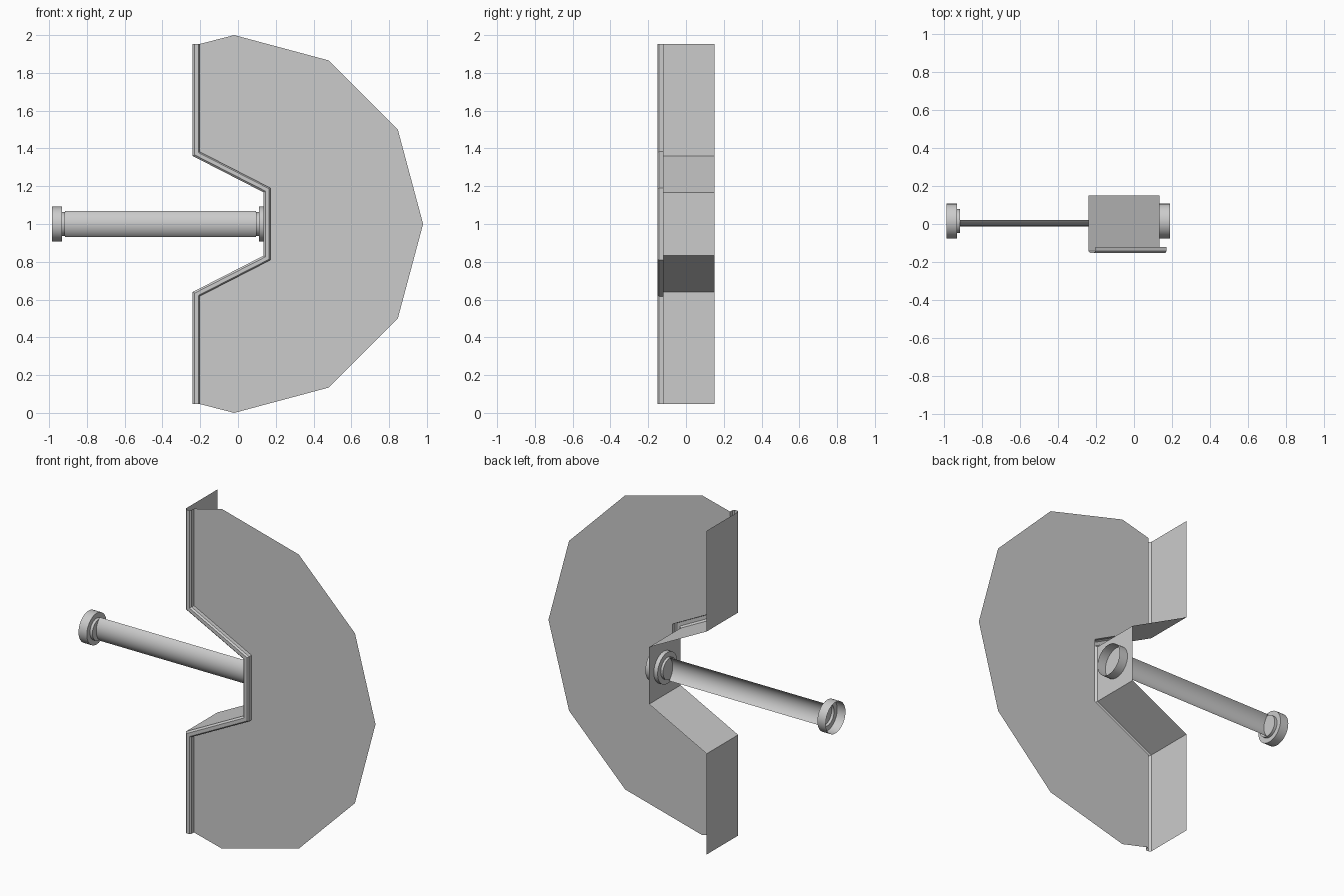
import bpy, bmesh, math
from mathutils import Vector

if "Cube" in bpy.data.objects:
    bpy.data.objects.remove(bpy.data.objects["Cube"])


def make_object(name, verts, faces, smooth=False):
    bm = bmesh.new()
    bv = [bm.verts.new(v) for v in verts]
    for f in faces:
        bm.faces.new([bv[i] for i in f])
    bmesh.ops.remove_doubles(bm, verts=bm.verts, dist=1e-5)
    bmesh.ops.recalc_face_normals(bm, faces=bm.faces)
    me = bpy.data.meshes.new(name)
    bm.to_mesh(me)
    bm.free()
    ob = bpy.data.objects.new(name, me)
    bpy.context.collection.objects.link(ob)
    if smooth:
        bpy.ops.object.select_all(action='DESELECT')
        ob.select_set(True)
        bpy.context.view_layer.objects.active = ob
        bpy.ops.object.shade_smooth_by_angle(angle=math.radians(35))
    return ob


def grid_faces(rows, cols):
    return [(r * cols + c, r * cols + c + 1, (r + 1) * cols + c + 1, (r + 1) * cols + c)
            for r in range(rows - 1) for c in range(cols - 1)]


def offset_path(path, d):
    """Mitred offset of an (x, z) path toward the plate side."""
    pts = [Vector(p) for p in path]
    dirs = [(b - a).normalized() for a, b in zip(pts, pts[1:])]
    norms = [Vector((-t.y, t.x)) for t in dirs]
    out = []
    for i, p in enumerate(pts):
        a, b = norms[max(i - 1, 0)], norms[min(i, len(norms) - 1)]
        out.append(p + (a + b) * d / (1 + a.dot(b)))
    return out


def sweep(name, path, section):
    """Sweep an (offset, y) section along the path."""
    verts = [(p.x, y, p.y) for d, y in section for p in offset_path(path, d)]
    return make_object(name, verts, grid_faces(len(section), len(path)))


# Notched left edge, mirrored about z = 1
half = [(-0.24, 0.953), (-0.24, 0.36), (0.135, 0.168)]
edge = [(x, 1 + z) for x, z in half] + [(x, 1 - z) for x, z in reversed(half)]

# Deep side wall and bevelled rim
sweep("side_wall", edge, [(0, 0.15), (0, -0.12)])
sweep("edge_rim", edge, [(0, -0.12), (0, -0.142), (0.01, -0.152), (0.03, -0.152),
                         (0.037, -0.142), (0.037, -0.12)])

# Flat twelve-sided face plate
outline = [(p.x, -0.12, p.y) for p in offset_path(edge, 0.037)]
outline += [(-0.02 + math.cos(math.radians(a)), -0.12, 1 + math.sin(math.radians(a)))
            for a in range(-90, 91, 30)]
make_object("face_plate", outline, [range(len(outline))])

# Open cups at both ends of the bar
AXIS_Y, SEG = 0.015, 32


def end_cup(name, outer, base, inner):
    prof = [(outer, 0.092), (base, 0.092), (base, 0.063), (inner, 0.063)]
    verts = [(x, AXIS_Y + r * math.cos(2 * math.pi * i / SEG), 1 + r * math.sin(2 * math.pi * i / SEG))
             for x, r in prof for i in range(SEG + 1)]
    disc = range(3 * (SEG + 1), 3 * (SEG + 1) + SEG)
    make_object(name, verts, grid_faces(4, SEG + 1) + [disc], smooth=True)


end_cup("outer_cup", -0.985, -0.931, -0.915)
end_cup("inner_cup", 0.19, 0.11, 0.095)

# Shallow curved bar, bulging to the front
R, N = 0.087, 16
limit = math.asin(0.069 / R)
arc = [limit * (2 * i / N - 1) for i in range(N + 1)]
verts = [(x, 0.075 - R * math.cos(a), 1 + R * math.sin(a)) for x in (-0.915, 0.095) for a in arc]
make_object("curved_bar", verts, grid_faces(2, N + 1), smooth=True)
